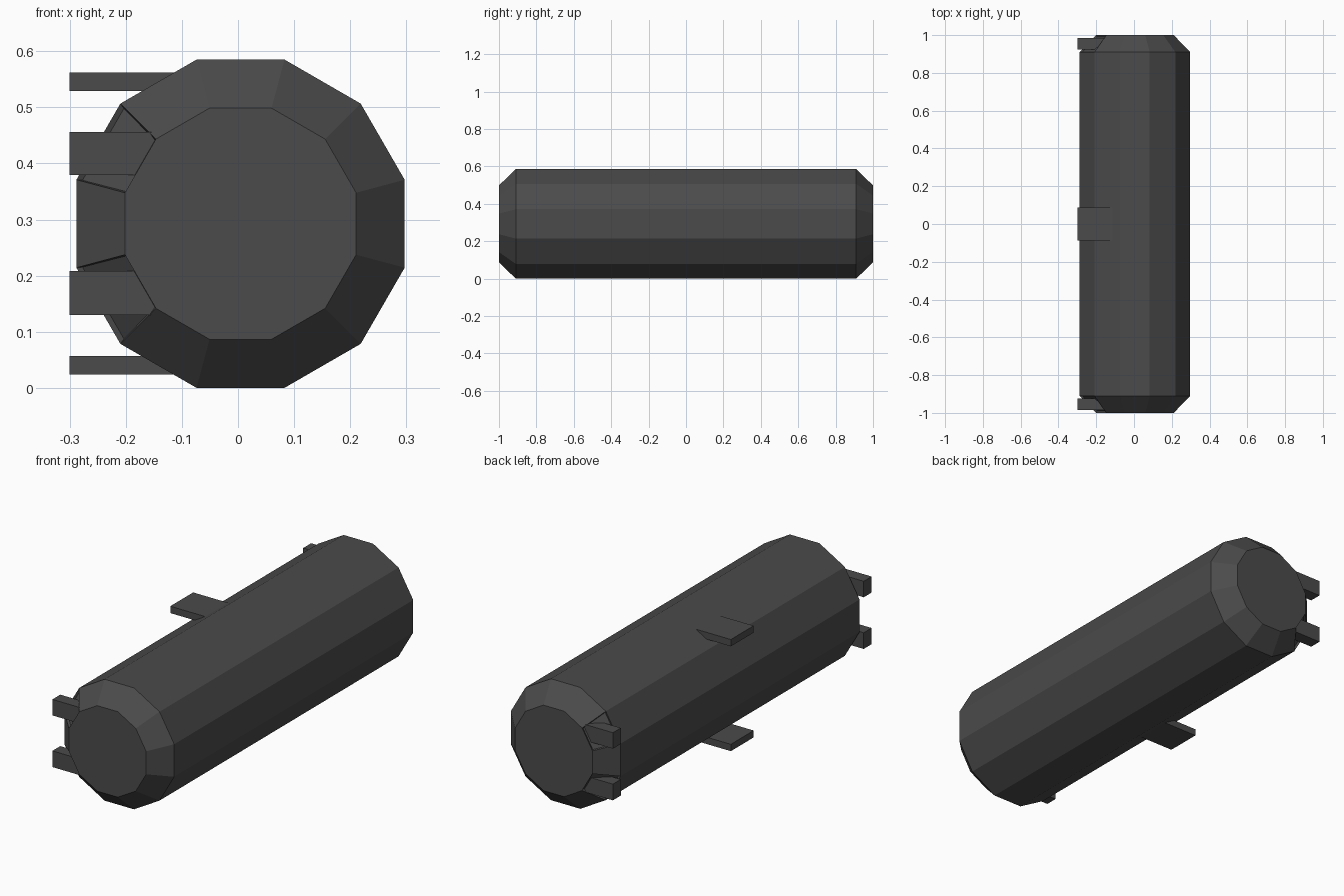
import bpy, bmesh, math

if "Cube" in bpy.data.objects:
    bpy.data.objects.remove(bpy.data.objects["Cube"])

CX, CZ = 0.0045, 0.2925
SIDES = 12

mat = bpy.data.materials.new("dark_grey")
mat.diffuse_color = (0.07, 0.07, 0.07, 1)
mat.use_nodes = True
mat.node_tree.nodes["Principled BSDF"].inputs["Base Color"].default_value = mat.diffuse_color


def add_object(name, bm):
    bmesh.ops.recalc_face_normals(bm, faces=bm.faces)
    mesh = bpy.data.meshes.new(name)
    bm.to_mesh(mesh)
    bm.free()
    mesh.materials.append(mat)
    bpy.context.collection.objects.link(bpy.data.objects.new(name, mesh))


def box(name, x, y, z):
    bm = bmesh.new()
    bmesh.ops.create_cube(bm, size=1)
    for v in bm.verts:
        for i, (lo, hi) in enumerate((x, y, z)):
            v.co[i] = lo if v.co[i] < 0 else hi
    add_object(name, bm)


# Twelve-sided barrel with chamfered ends
bm = bmesh.new()
rings = []
for y, apothem in ((-1, 0.206), (-0.91, 0.2925), (0.91, 0.2925), (1, 0.206)):
    r = apothem / math.cos(math.pi / SIDES)
    rings.append([bm.verts.new((CX + r * math.cos(a), y, CZ + r * math.sin(a)))
                  for a in (math.radians(15 + 30 * k) for k in range(SIDES))])
pockets = []
for n, (a, b) in enumerate(zip(rings, rings[1:])):
    for k in range(SIDES):
        j = (k + 1) % SIDES
        face = bm.faces.new((a[k], a[j], b[j], b[k]))
        if n != 1 and k in (4, 6):
            pockets.append(face)
bm.faces.new(rings[0])
bm.faces.new(rings[-1])
bmesh.ops.recalc_face_normals(bm, faces=bm.faces)

# Shallow pockets in the chamfers behind the end lugs
bmesh.ops.inset_individual(bm, faces=pockets, thickness=0.006, depth=-0.01)
add_object("barrel", bm)

# Small lugs at both ends
for end, s in (("front", -1), ("back", 1)):
    for level, z in (("upper", (0.379, 0.456)), ("lower", (0.13, 0.208))):
        box(f"{end}_{level}_lug", (-0.3, -0.12), sorted((s * 0.925, s * 0.985)), z)

# Flat mounting plates at the middle
for level, z in (("upper", (0.529, 0.562)), ("lower", (0.024, 0.057))):
    box(f"{level}_mounting_plate", (-0.3, -0.1), (-0.087, 0.087), z)
